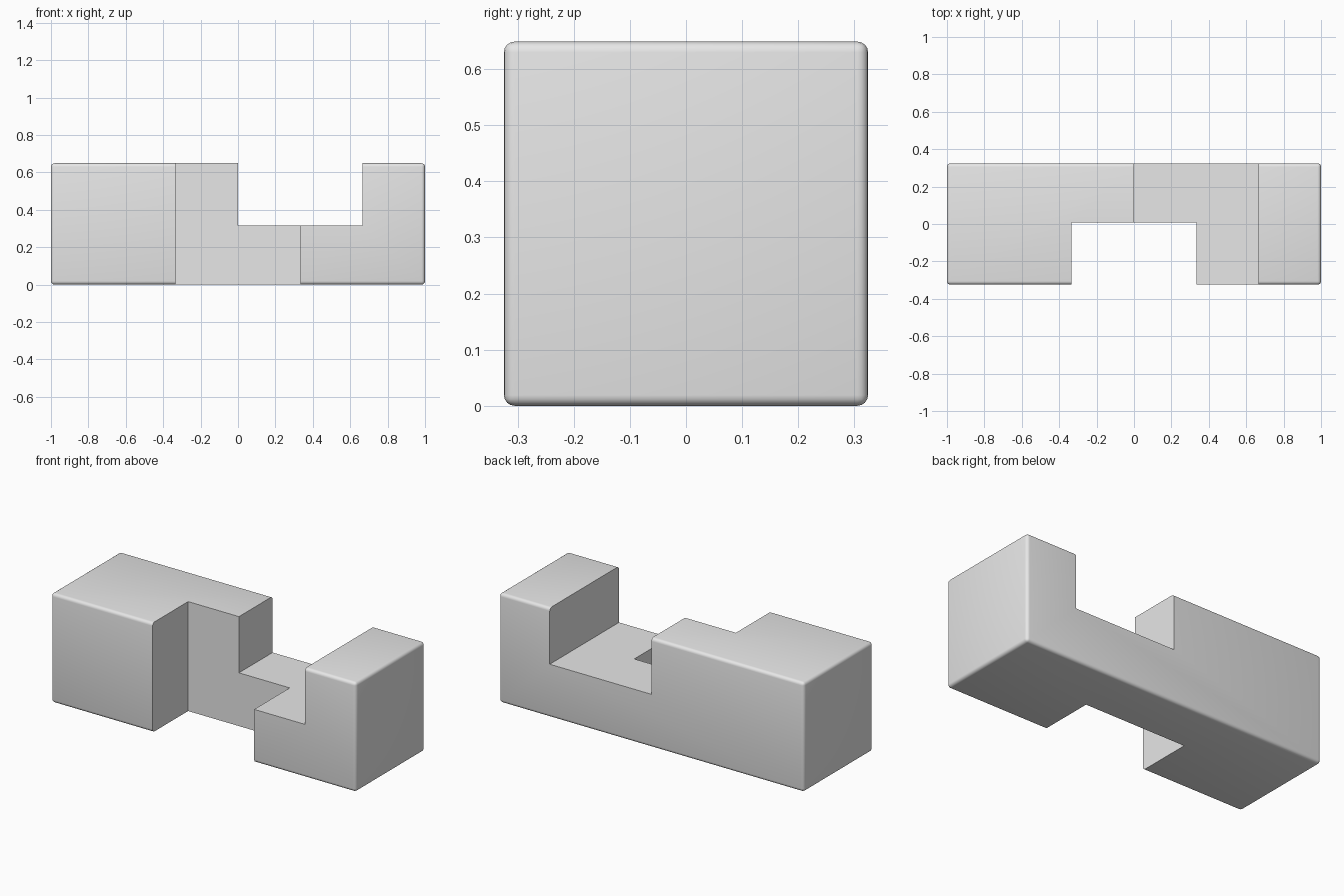
import bpy
import math

default = bpy.data.objects.get("Cube")
if default:
    bpy.data.objects.remove(default, do_unlink=True)

WIDTH = 0.649          # square section of the bar
HALF = WIDTH / 2
CELL = 1 / 3           # notch module
ROUND = 0.019          # outer edge rounding

grey = bpy.data.materials.new("plain_grey")
grey.use_nodes = True
colour = (0.8, 0.8, 0.8, 1)
grey.diffuse_color = colour
grey.node_tree.nodes["Principled BSDF"].inputs["Base Color"].default_value = colour


def box(name, low, high):
    """Add a box spanning two opposite corners."""
    centre = [(a + b) / 2 for a, b in zip(low, high)]
    bpy.ops.mesh.primitive_cube_add(size=1, location=centre)
    obj = bpy.context.object
    obj.name = obj.data.name = name
    obj.scale = [b - a for a, b in zip(low, high)]
    bpy.ops.object.transform_apply(location=True, rotation=False, scale=True)
    obj.data.materials.append(grey)
    return obj


def apply(obj, modifier):
    bpy.ops.object.select_all(action='DESELECT')
    obj.select_set(True)
    bpy.context.view_layer.objects.active = obj
    bpy.ops.object.modifier_apply(modifier=modifier.name)


# Square bar with rounded outer edges
bar = box("notched_bar", (-1, -HALF, 0), (1, HALF, WIDTH))
bevel = bar.modifiers.new("rounded_edges", 'BEVEL')
bevel.width = ROUND
bevel.segments = 4
apply(bar, bevel)

# Sharp notches: one through the front, one through the top
notches = [
    box("front_notch", (-CELL, -1, -1), (CELL, CELL - HALF, 2)),
    box("top_notch", (0, -1, WIDTH - CELL), (2 * CELL, 1, 2)),
]
for notch in notches:
    notch.hide_render = True
    cut = bar.modifiers.new(notch.name, 'BOOLEAN')
    cut.operation = 'DIFFERENCE'
    cut.solver = 'EXACT'
    cut.object = notch
    apply(bar, cut)
    bpy.data.objects.remove(notch, do_unlink=True)

# Smooth rounded edges, crisp notch edges
bpy.ops.object.shade_smooth_by_angle(angle=math.radians(30))
